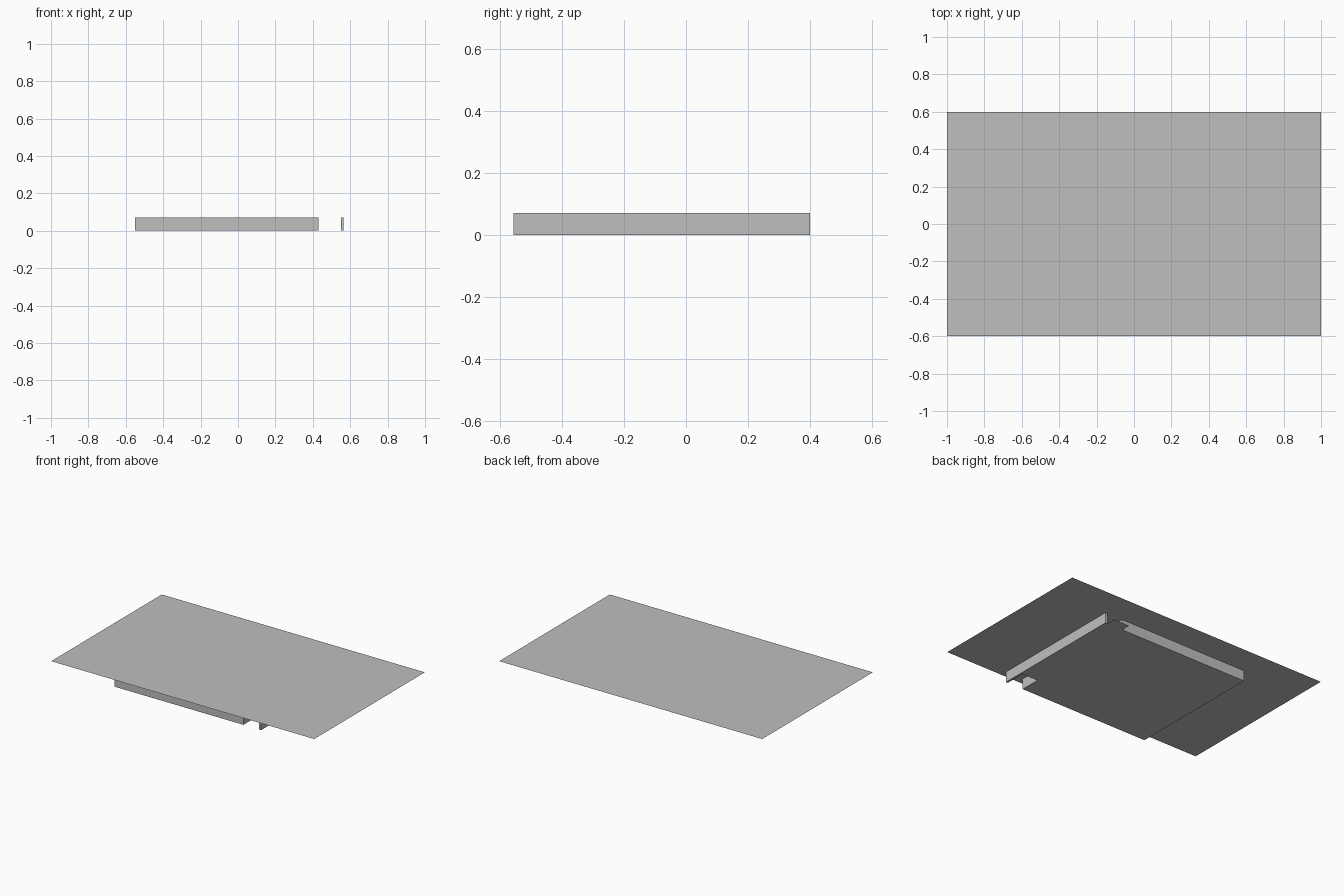
import bpy
import bmesh

if "Cube" in bpy.data.objects:
    bpy.data.objects.remove(bpy.data.objects["Cube"], do_unlink=True)

HEIGHT = 0.072

# Single plain grey
grey = bpy.data.materials.new("plain_grey")
grey.use_nodes = True
colour = (0.52, 0.52, 0.52, 1)
grey.diffuse_color = colour
grey.node_tree.nodes["Principled BSDF"].inputs["Base Color"].default_value = colour


def finish(name, bm):
    mesh = bpy.data.meshes.new(name)
    bm.to_mesh(mesh)
    bm.free()
    mesh.materials.append(grey)
    obj = bpy.data.objects.new(name, mesh)
    bpy.context.collection.objects.link(obj)
    return obj


def sheet(name, x0, x1, y0, y1, z, up=True):
    """Flat rectangle without thickness, facing up or down."""
    bm = bmesh.new()
    corners = [(x0, y0, z), (x1, y0, z), (x1, y1, z), (x0, y1, z)]
    if not up:
        corners.reverse()
    bm.faces.new([bm.verts.new(c) for c in corners])
    return finish(name, bm)


def block(name, x0, x1, y0, y1):
    """Box from the ground to the roof; the roof sheet closes its top."""
    bm = bmesh.new()
    bmesh.ops.create_cube(bm, size=1)
    bmesh.ops.scale(bm, vec=(x1 - x0, y1 - y0, HEIGHT), verts=bm.verts)
    bmesh.ops.translate(bm, vec=((x0 + x1) / 2, (y0 + y1) / 2, HEIGHT / 2),
                        verts=bm.verts)
    top = [f for f in bm.faces if f.normal.z > 0.5]
    bmesh.ops.delete(bm, geom=top, context="FACES_ONLY")
    return finish(name, bm)


# Wide roof sheet
sheet("roof_sheet", -1, 1, -0.6, 0.6, HEIGHT)

# Main body and the thin wall beside it
block("main_body", -0.55, 0.43, -0.555, 0.40)
block("side_wall", 0.55, 0.565, -0.555, 0.40)

# Floor strip bridging the gap, shifted towards the back
sheet("passage_floor", 0.43, 0.55, -0.414, 0.465, 0, up=False)
